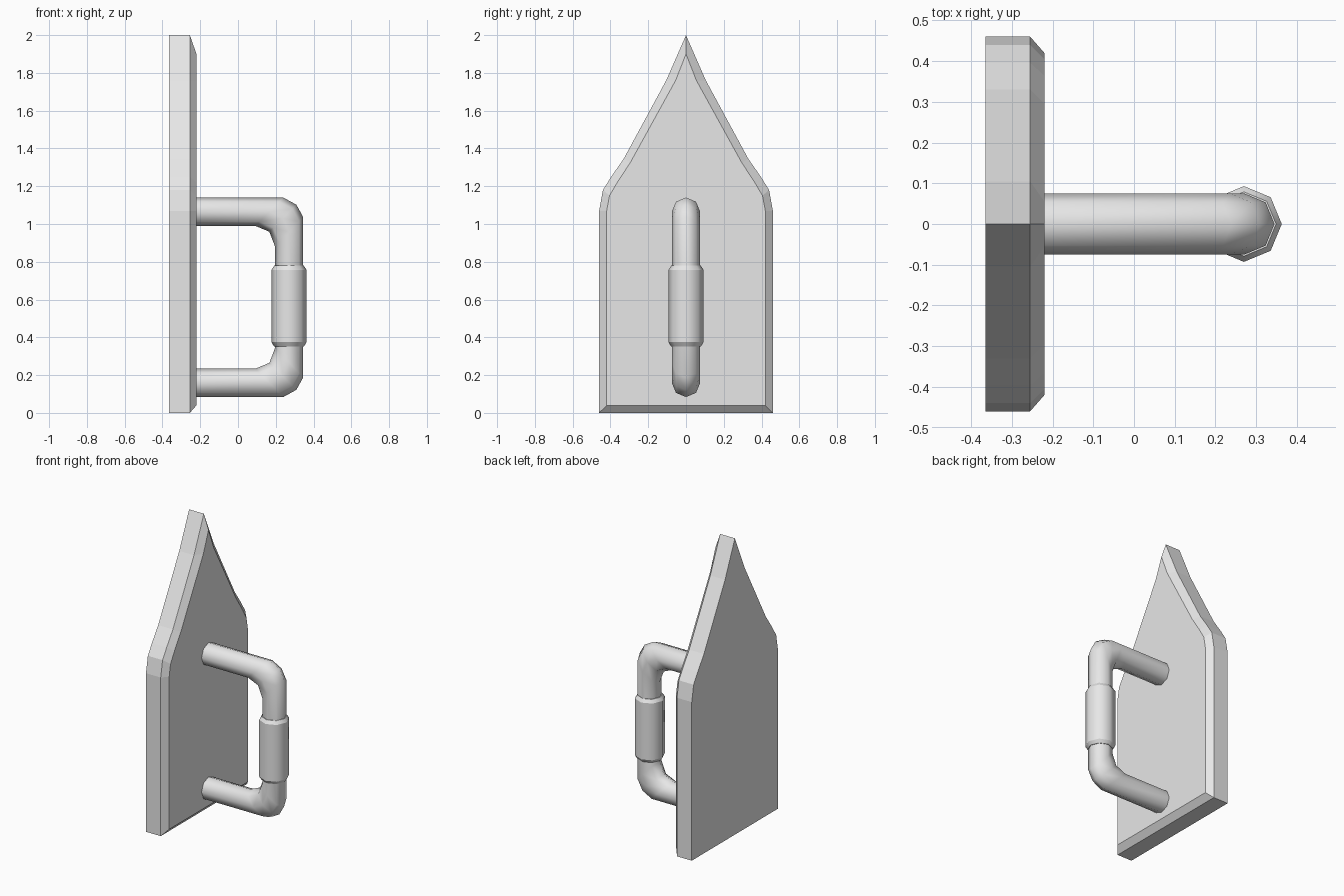
import bpy, bmesh, math
from mathutils import Vector

cube = bpy.data.objects.get("Cube")
if cube:
    bpy.data.objects.remove(cube, do_unlink=True)

gray = bpy.data.materials.new("plain gray")
gray.use_nodes = True
gray.diffuse_color = (0.8, 0.8, 0.8, 1)
gray.node_tree.nodes["Principled BSDF"].inputs["Base Color"].default_value = gray.diffuse_color


def loft(name, rings, smooth, sharp_rings=False):
    """Skin a list of closed point rings and cap both ends."""
    bm = bmesh.new()
    loops = [[bm.verts.new(p) for p in ring] for ring in rings]
    n = len(loops[0])
    for a, b in zip(loops, loops[1:]):
        for i in range(n):
            j = (i + 1) % n
            bm.faces.new((a[i], a[j], b[j], b[i])).smooth = smooth
    for cap in (loops[0], loops[-1]):
        bm.faces.new(cap)
    bmesh.ops.recalc_face_normals(bm, faces=bm.faces)
    for loop in loops if sharp_rings else (loops[0], loops[-1]):
        for i in range(n):
            bm.edges.get((loop[i], loop[(i + 1) % n])).smooth = False
    mesh = bpy.data.meshes.new(name)
    bm.to_mesh(mesh)
    bm.free()
    mesh.materials.append(gray)
    obj = bpy.data.objects.new(name, mesh)
    bpy.context.collection.objects.link(obj)
    return obj


def mirrored(half):
    """Right half of an outline, bottom to tip, mirrored in y."""
    return half + [(-y, z) for y, z in reversed(half[:-1])]


# Pointed back plate with a chamfered front rim
outer = mirrored([(0.46, 0), (0.46, 1.07), (0.44, 1.18), (0.396, 1.25),
                  (0.33, 1.345), (0.105, 1.76), (0, 2)])
inner = mirrored([(0.42, 0.04), (0.42, 1.07), (0.405, 1.15), (0.364, 1.22),
                  (0.295, 1.325), (0.055, 1.76), (0, 1.9)])
layers = ((-0.365, outer), (-0.255, outer), (-0.22, inner))
loft("back_plate", [[(x, y, z) for y, z in line] for x, line in layers], False)

# Bent eight-sided handle: outer and inner corner of each cross-section
SIDES, RADIUS, MID_Z = 8, 0.075, 0.612
bend = [((-0.23, 1.14), (-0.23, 0.99)),
        ((0.24, 1.14), (0.092, 0.99)),
        ((0.309, 1.102), (0.166, 0.959)),
        ((0.345, 1.037), (0.197, 0.878))]
flip = lambda p: (p[0], 2 * MID_Z - p[1])
sections = bend + [(flip(o), flip(i)) for o, i in reversed(bend)]


def section_ring(out_pt, in_pt):
    o = Vector((out_pt[0], 0, out_pt[1]))
    i = Vector((in_pt[0], 0, in_pt[1]))
    centre, half = (o + i) / 2, (o - i) / 2
    angles = [math.tau * k / SIDES for k in range(SIDES)]
    return [centre + half * math.cos(a) + Vector((0, RADIUS * math.sin(a), 0))
            for a in angles]


loft("handle_tube", [section_ring(o, i) for o, i in sections], True)

# Thicker grip sleeve with chamfered ends
grip = [(0.079, 0.352), (0.093, 0.374), (0.093, 0.757), (0.079, 0.779)]
loft("handle_grip",
     [[(0.27 + r * math.cos(math.tau * k / SIDES),
        r * math.sin(math.tau * k / SIDES), z) for k in range(SIDES)]
      for r, z in grip], True, sharp_rings=True)
